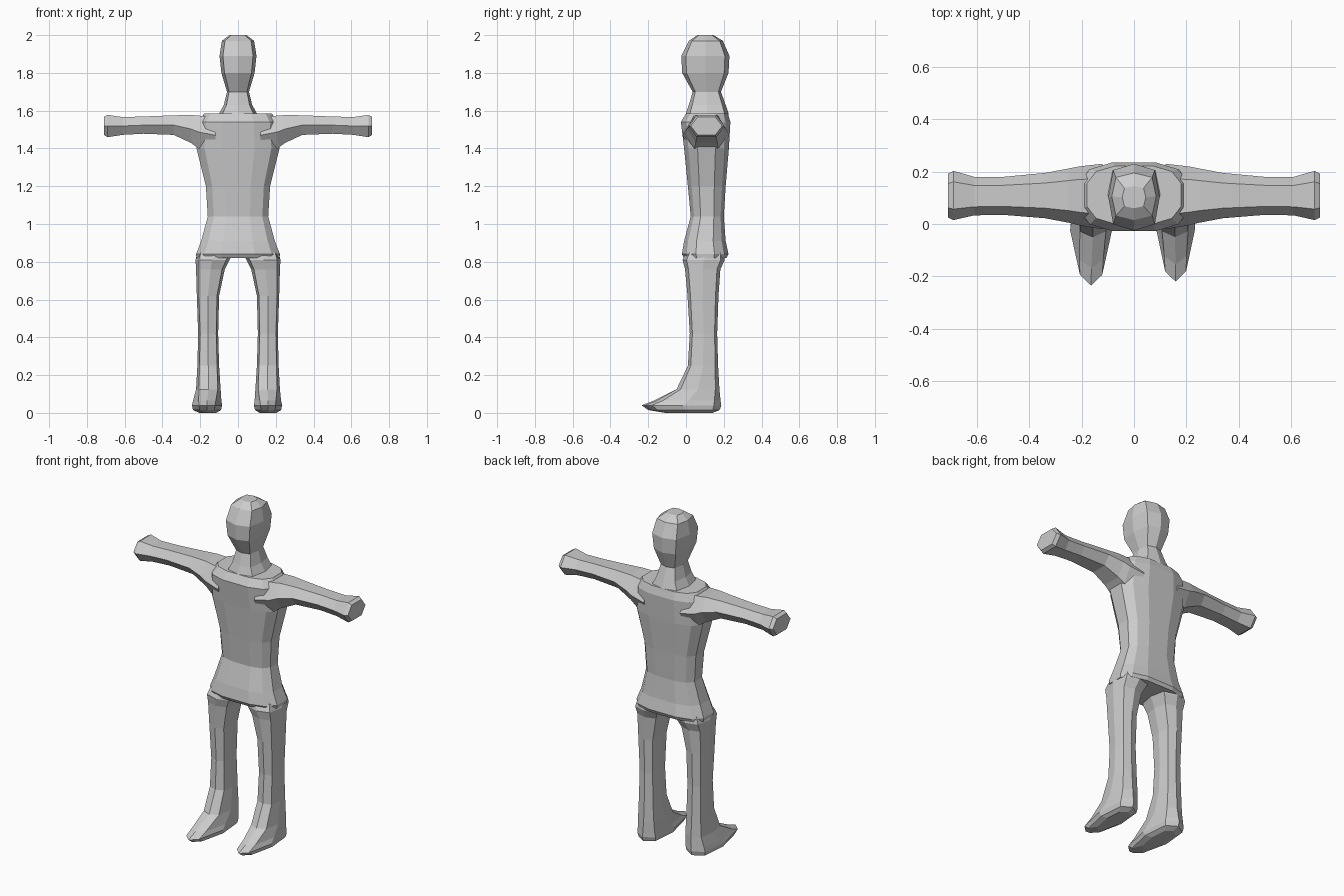
import bpy
import bmesh
from math import cos, sin, tau, copysign
from mathutils import Vector

cube = bpy.data.objects.get("Cube")
if cube:
    bpy.data.objects.remove(cube)

grey = bpy.data.materials.new("plain grey")
grey.use_nodes = True
colour = (0.6, 0.6, 0.6, 1)
grey.diffuse_color = colour
grey.node_tree.nodes["Principled BSDF"].inputs["Base Color"].default_value = colour


def power(v, p):
    return copysign(abs(v) ** p, v)


def loft(name, rings, place, sides=8, turn=0.5, p=0.75, toe=None):
    """Skin rounded-box rings; each ring is (station, u min, u max, v min, v max)."""
    bm = bmesh.new()
    loops = []
    for i, (t, u0, u1, v0, v1) in enumerate(rings):
        loop = []
        for k in range(sides):
            a = tau * (k + turn) / sides
            c, s = power(cos(a), p), power(sin(a), p)
            reach = max(abs(power(cos(tau * (j + turn) / sides), p)) for j in range(sides))
            c, s = c / reach, s / reach
            if toe and s < 0:
                c *= toe[i]
            loop.append(bm.verts.new(place(t, (u0 + u1) / 2 + c * (u1 - u0) / 2,
                                           (v0 + v1) / 2 + s * (v1 - v0) / 2)))
        loops.append(loop)
    for a, b in zip(loops, loops[1:]):
        for k in range(sides):
            j = (k + 1) % sides
            bm.faces.new((a[k], a[j], b[j], b[k]))
    bm.faces.new(loops[0][::-1])
    bm.faces.new(loops[-1])
    bmesh.ops.recalc_face_normals(bm, faces=bm.faces)
    mesh = bpy.data.meshes.new(name)
    bm.to_mesh(mesh)
    bm.free()
    mesh.materials.append(grey)
    obj = bpy.data.objects.new(name, mesh)
    bpy.context.collection.objects.link(obj)
    return obj


def upright(z, x, y):
    return Vector((x, y, z))


def body(name, profile, **options):
    """Upright symmetric part from (height, half width, front, back)."""
    return loft(name, [(z, -w, w, f, b) for z, w, f, b in profile], upright, **options)


# Torso with a flared hem and sloped shoulder top
body("torso", [
    (0.82, 0.22, -0.01, 0.215), (0.84, 0.222, -0.022, 0.225),
    (0.91, 0.195, -0.01, 0.21), (1.04, 0.16, 0.025, 0.2),
    (1.2, 0.17, 0.01, 0.21), (1.4, 0.22, -0.01, 0.227),
    (1.54, 0.21, -0.027, 0.235), (1.585, 0.18, 0.0, 0.222)],
    sides=12, p=0.7)

# Neck flaring into the shoulders, and the head
body("head_and_neck", [
    (1.55, 0.14, -0.01, 0.225), (1.585, 0.1, 0.0, 0.225), (1.63, 0.075, 0.015, 0.21),
    (1.7, 0.058, 0.035, 0.185), (1.8, 0.088, -0.02, 0.225),
    (1.89, 0.098, -0.025, 0.23), (1.97, 0.085, 0.015, 0.195),
    (2.0, 0.045, 0.06, 0.145)], turn=0, p=0.6)

for side, sx, toe_y, outer in (("left", 1, 0.015, 0), ("right", -1, 0, 0.01)):
    # Six-sided arm, deep at the armpit and flared at the wrist
    loft(side + "_arm", [
        (0.12, -0.02, 0.23, 1.36, 1.58), (0.21, -0.005, 0.22, 1.39, 1.585),
        (0.25, 0.005, 0.212, 1.42, 1.587), (0.34, 0.022, 0.195, 1.465, 1.582),
        (0.5, 0.035, 0.18, 1.472, 1.575), (0.61, 0.033, 0.18, 1.466, 1.572),
        (0.69, 0.015, 0.203, 1.452, 1.585), (0.71, 0.025, 0.192, 1.465, 1.573)],
        lambda t, y, z, s=sx: Vector((s * t, y, z)), sides=6, turn=0, p=0.85)

    # Leg running down into a tapered foot
    leg = [
        (0.85, 0.02, 0.215, 0.0, 0.2), (0.81, 0.045, 0.225, -0.018, 0.205),
        (0.76, 0.07, 0.222, -0.005, 0.182), (0.62, 0.1, 0.218, 0.008, 0.172),
        (0.42, 0.105, 0.211, 0.02, 0.165), (0.25, 0.1, 0.215, 0.01, 0.17),
        (0.125, 0.092, 0.222, -0.05, 0.177),
        (0.065, 0.088, 0.228 + outer, -0.17 + toe_y, 0.183),
        (0.04, 0.084, 0.234 + outer, -0.235 + toe_y, 0.187),
        (0.015, 0.09, 0.228 + outer, -0.2 + toe_y, 0.178),
        (0.0, 0.115, 0.205, -0.11, 0.14)]
    taper = [1, 1, 1, 1, 1, 1, 0.95, 0.75, 0.66, 0.66, 0.7]
    loft(side + "_leg", leg, lambda z, x, y, s=sx: Vector((s * x, y, z)),
         turn=0, p=0.62, toe=taper)
